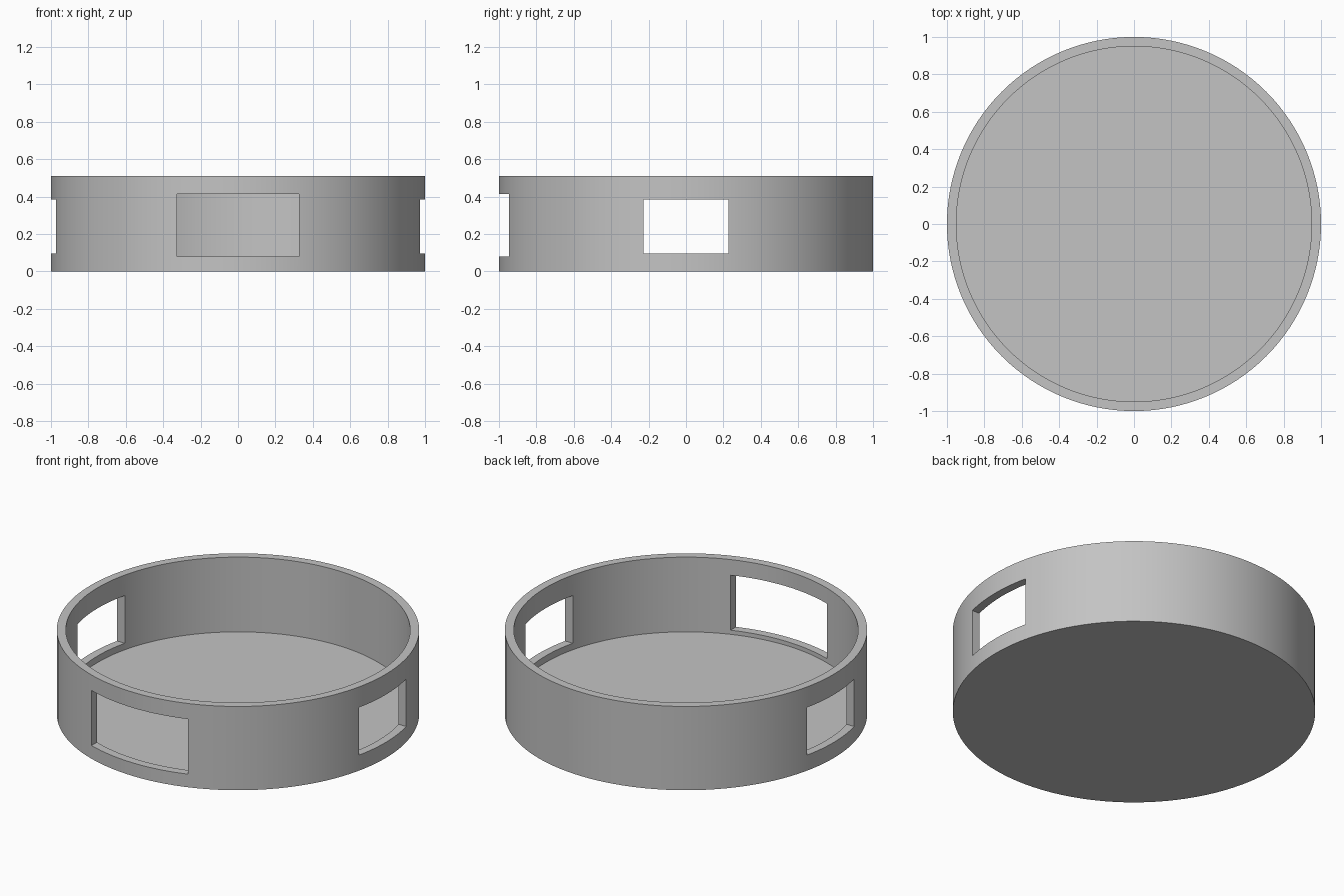
import bpy
import math

cube = bpy.data.objects.get("Cube")
if cube:
    bpy.data.objects.remove(cube, do_unlink=True)

HEIGHT, WALL, FLOOR = 0.51, 0.05, 0.055

grey = bpy.data.materials.new("plain grey")
grey.use_nodes = True
colour = (0.55, 0.55, 0.55, 1)
grey.diffuse_color = colour
grey.node_tree.nodes["Principled BSDF"].inputs["Base Color"].default_value = colour


def cylinder(name, radius, z0, z1):
    bpy.ops.mesh.primitive_cylinder_add(vertices=128, radius=radius, depth=z1 - z0,
                                        location=(0, 0, (z0 + z1) / 2))
    obj = bpy.context.object
    obj.name = name
    return obj


def box(name, centre, size):
    bpy.ops.mesh.primitive_cube_add(size=1, location=centre)
    obj = bpy.context.object
    obj.name = name
    obj.scale = size
    return obj


def cut(target, cutter):
    cutter.hide_render = True
    mod = target.modifiers.new("cut", "BOOLEAN")
    mod.operation = "DIFFERENCE"
    mod.solver = "EXACT"
    mod.object = cutter
    bpy.context.view_layer.objects.active = target
    bpy.ops.object.modifier_apply(modifier=mod.name)
    bpy.data.objects.remove(cutter, do_unlink=True)


# Round open tray: outer drum hollowed from above
tray = cylinder("round_tray", 1, 0, HEIGHT)
tray.data.materials.append(grey)
cut(tray, cylinder("hollow", 1 - WALL, FLOOR, HEIGHT + 0.2))

# Wide front window, and a smaller one on each side
cut(tray, box("front_window", (0, -0.95, 0.2475), (0.65, 0.4, 0.335)))
for side in (-1, 1):
    cut(tray, box("side_window", (side * 0.95, 0, 0.24), (0.4, 0.456, 0.29)))

# Smooth walls with crisp edges
bpy.ops.object.select_all(action="DESELECT")
tray.select_set(True)
bpy.context.view_layer.objects.active = tray
bpy.ops.object.shade_smooth_by_angle(angle=math.radians(30))
